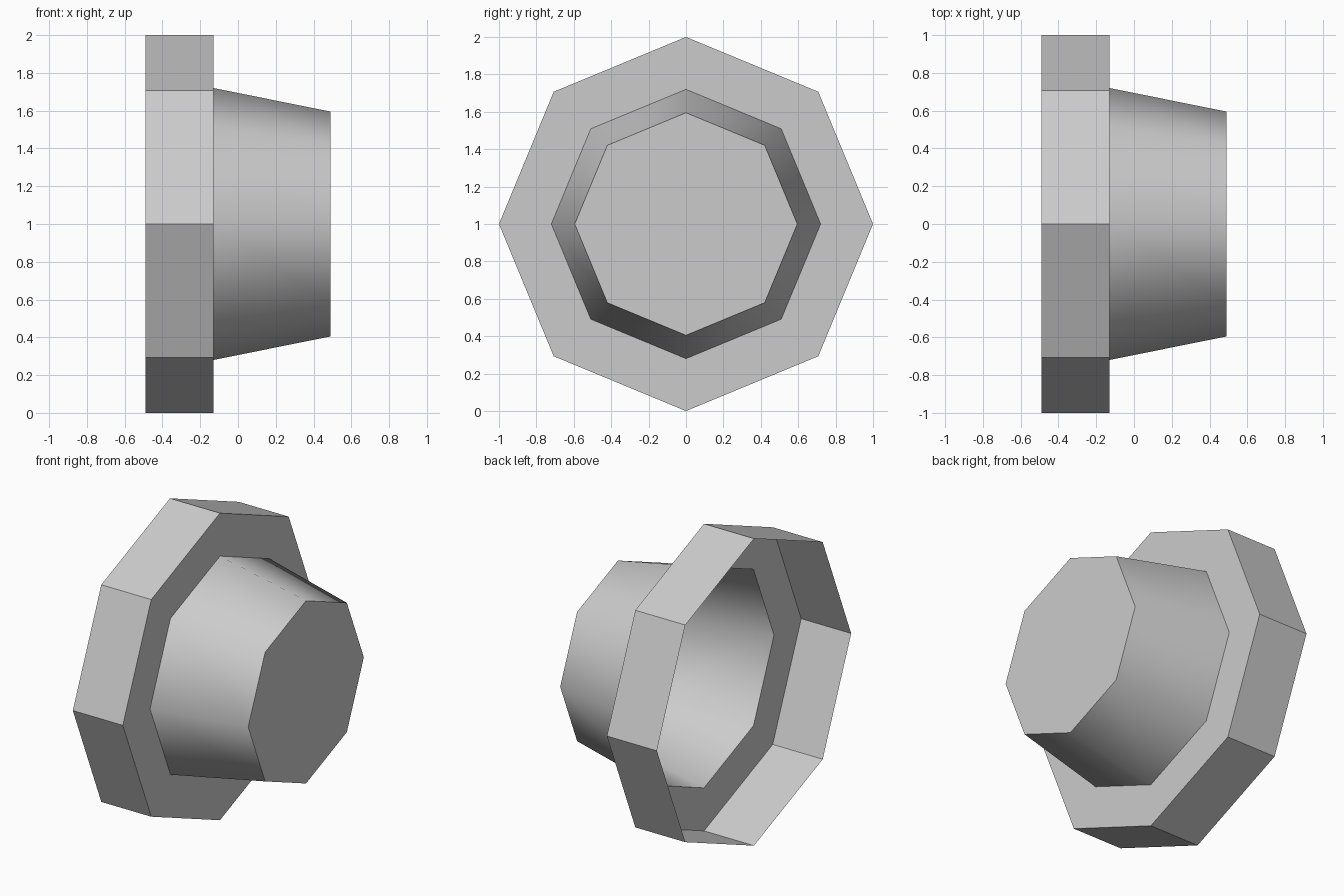
import bpy
import bmesh
from math import cos, sin, pi, radians

SIDES = 8

cube = bpy.data.objects.get("Cube")
if cube:
    bpy.data.objects.remove(cube, do_unlink=True)

grey = bpy.data.materials.new("light grey")
grey.use_nodes = True
colour = (0.6, 0.6, 0.6, 1)
grey.diffuse_color = colour
grey.node_tree.nodes["Principled BSDF"].inputs["Base Color"].default_value = colour


def turned_shell(name, profile, capped=False):
    """Open octagonal shell around the x axis from (x, radius) points."""
    bm = bmesh.new()
    rings = []
    for x, r in profile:
        angles = [2 * pi * i / SIDES for i in range(SIDES)]
        rings.append([bm.verts.new((x, r * cos(a), 1 + r * sin(a))) for a in angles])
    for low, high in zip(rings, rings[1:]):
        for i in range(SIDES):
            j = (i + 1) % SIDES
            bm.faces.new((low[i], low[j], high[j], high[i]))
    if capped:
        bm.faces.new(rings[-1])
    mesh = bpy.data.meshes.new(name)
    bm.to_mesh(mesh)
    bm.free()
    mesh.materials.append(grey)
    obj = bpy.data.objects.new(name, mesh)
    bpy.context.collection.objects.link(obj)
    return obj


# Flat-sided flange: open-backed band with a ring-shaped front face
turned_shell("flange", [(-0.49, 1.0), (-0.13, 1.0), (-0.13, 0.72)])

# Tapered hub: smooth sides with a sharp, closed end
hub = turned_shell("hub", [(-0.13, 0.72), (0.49, 0.595)], capped=True)
bpy.ops.object.select_all(action='DESELECT')
hub.select_set(True)
bpy.context.view_layer.objects.active = hub
bpy.ops.object.shade_smooth_by_angle(angle=radians(60))
